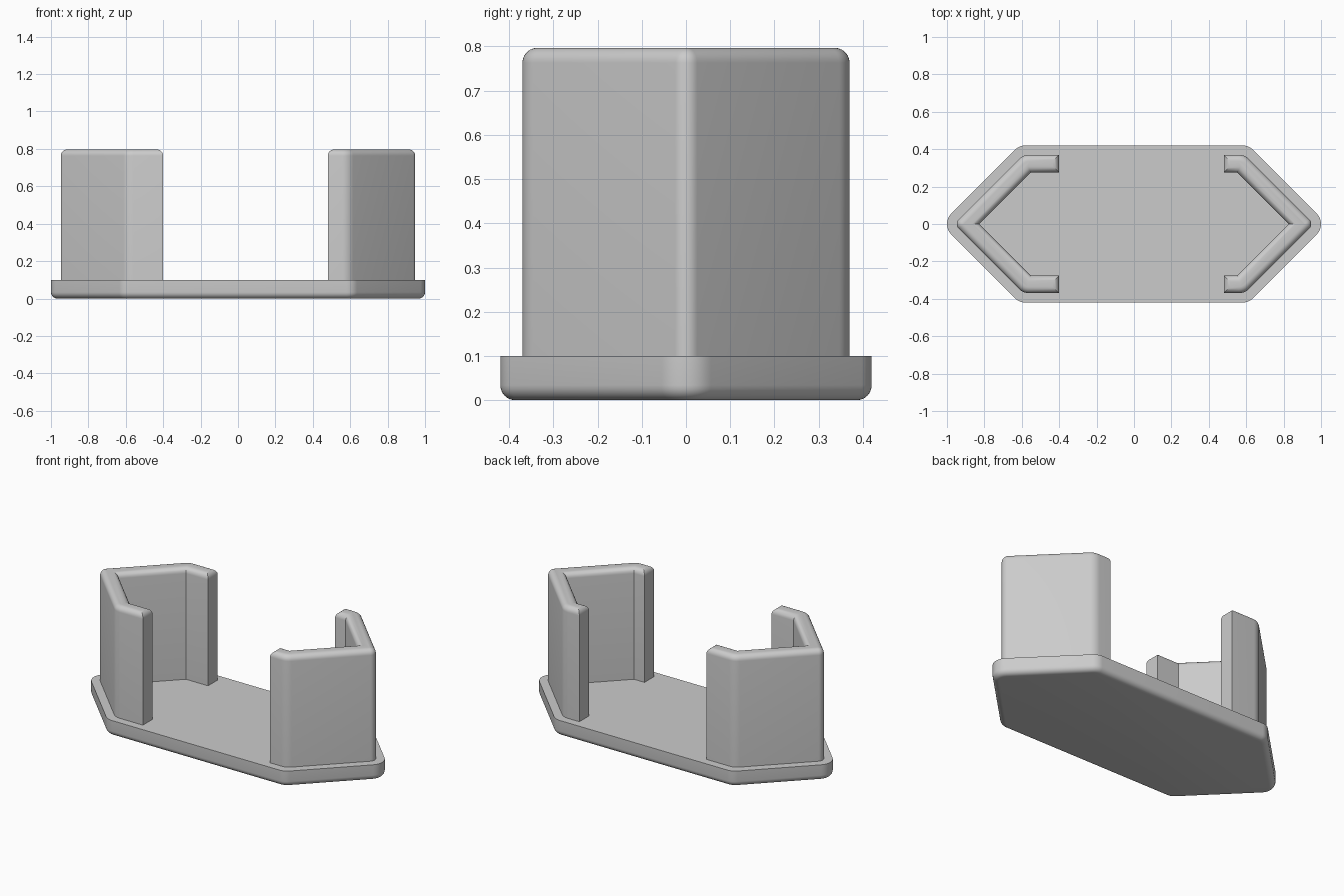
import bpy
import bmesh
import math
from mathutils import Vector

cube = bpy.data.objects.get("Cube")
if cube:
    bpy.data.objects.remove(cube, do_unlink=True)

grey = bpy.data.materials.new("plain_grey")
grey.use_nodes = True
colour = (0.6, 0.6, 0.6, 1)
grey.diffuse_color = colour
grey.node_tree.nodes["Principled BSDF"].inputs["Base Color"].default_value = colour

# Main dimensions
BASE_HALF, BASE_TIP = 0.42, 1.033
BASE_TOP, WALL_TOP = 0.1, 0.797
RIM, THICK = 0.05, 0.095
FILLET = 0.034


def hex_corner(inset):
    """Half width, tip x and shoulder x of the hexagon moved inwards."""
    half = BASE_HALF - inset
    tip = BASE_TIP - inset * math.sqrt(2)
    return half, tip, tip - half


def rounded(corners, steps=8):
    """Outline from (x, y, radius) corners, with arcs where radius > 0."""
    out = []
    for i, (x, y, r) in enumerate(corners):
        p = Vector((x, y))
        if r == 0:
            out.append(p)
            continue
        a = (Vector(corners[i - 1][:2]) - p).normalized()
        b = (Vector(corners[(i + 1) % len(corners)][:2]) - p).normalized()
        half = a.angle(b) / 2
        centre = p + (a + b).normalized() * (r / math.sin(half))
        start = (p + a * (r / math.tan(half)) - centre).normalized()
        end = (p + b * (r / math.tan(half)) - centre).normalized()
        out += [centre + start.slerp(end, k / steps).normalized() * r
                for k in range(steps + 1)]
    return out


def prism(name, outline, z0, z1, fillet_z):
    """Extrude an outline and fillet its edges lying at height fillet_z."""
    bm = bmesh.new()
    face = bm.faces.new([bm.verts.new((p.x, p.y, z0)) for p in outline])
    new = bmesh.ops.extrude_face_region(bm, geom=[face])["geom"]
    top = [v for v in new if isinstance(v, bmesh.types.BMVert)]
    bmesh.ops.translate(bm, vec=(0, 0, z1 - z0), verts=top)
    bmesh.ops.recalc_face_normals(bm, faces=bm.faces)
    edges = [e for e in bm.edges
             if all(abs(v.co.z - fillet_z) < 1e-5 for v in e.verts)]
    bmesh.ops.bevel(bm, geom=edges, offset=FILLET, segments=6, profile=0.5,
                    affect='EDGES', clamp_overlap=False)
    bmesh.ops.recalc_face_normals(bm, faces=bm.faces)
    mesh = bpy.data.meshes.new(name)
    bm.to_mesh(mesh)
    bm.free()
    mesh.materials.append(grey)
    obj = bpy.data.objects.new(name, mesh)
    bpy.context.collection.objects.link(obj)
    bpy.ops.object.select_all(action='DESELECT')
    obj.select_set(True)
    bpy.context.view_layer.objects.active = obj
    bpy.ops.object.shade_smooth_by_angle(angle=math.radians(30))


# Hexagonal base plate with a rounded lower edge
half, tip, shoulder = hex_corner(0)
plate = [(tip, 0), (shoulder, half), (-shoulder, half),
         (-tip, 0), (-shoulder, -half), (shoulder, -half)]
prism("base_plate", rounded([(x, y, 0.08) for x, y in plate]), 0, BASE_TOP, 0)


# Angled end walls with short return arms and a rounded top edge
def end_wall(name, side, arm_end):
    oh, ot, outer = hex_corner(RIM)
    ih, it, inner = hex_corner(RIM + THICK)
    corners = [(arm_end, -oh, 0), (outer, -oh, 0.08), (ot, 0, 0.036),
               (outer, oh, 0.08), (arm_end, oh, 0), (arm_end, ih, 0),
               (inner, ih, 0), (it, 0, 0), (inner, -ih, 0), (arm_end, -ih, 0)]
    outline = rounded([(side * x, y, r) for x, y, r in corners])
    prism(name, outline, BASE_TOP - 0.005, WALL_TOP, WALL_TOP)


end_wall("left_end_wall", 1, 0.48)
end_wall("right_end_wall", -1, 0.40)
